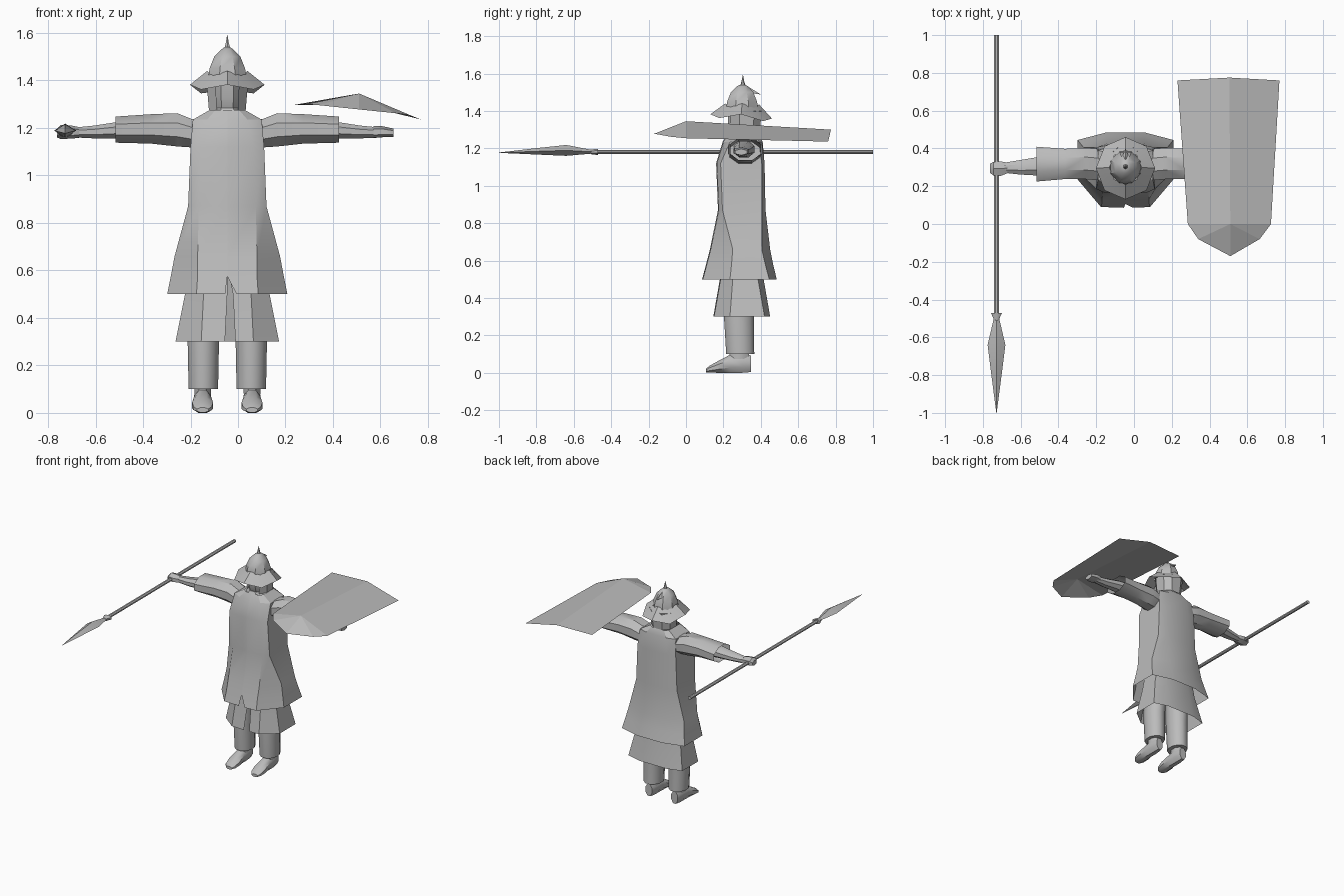
import bpy, bmesh, math

CX = -0.045   # body centre line
CY = 0.305

grey = bpy.data.materials.new("plain grey")
grey.diffuse_color = (0.5, 0.5, 0.5, 1)


def make(name, verts, faces, angle=30):
    me = bpy.data.meshes.new(name)
    me.from_pydata(verts, [], faces)
    bm = bmesh.new()
    bm.from_mesh(me)
    bmesh.ops.recalc_face_normals(bm, faces=bm.faces)
    bm.to_mesh(me)
    bm.free()
    me.materials.append(grey)
    ob = bpy.data.objects.new(name, me)
    bpy.context.collection.objects.link(ob)
    bpy.ops.object.select_all(action='DESELECT')
    ob.select_set(True)
    bpy.context.view_layer.objects.active = ob
    bpy.ops.object.shade_smooth_by_angle(angle=math.radians(angle))
    return ob


def loft(name, rings, closed=True, cap_start=False, cap_end=False, angle=30):
    """Skin a list of equally long point rings."""
    n = len(rings[0])
    verts = [p for r in rings for p in r]
    faces = []
    for i in range(len(rings) - 1):
        for j in range(n if closed else n - 1):
            k = (j + 1) % n
            faces.append((i*n + j, i*n + k, (i+1)*n + k, (i+1)*n + j))
    if cap_start:
        faces.append(tuple(range(n)))
    if cap_end:
        faces.append(tuple(range((len(rings)-1)*n, len(rings)*n)))
    return make(name, verts, faces, angle)


def tube(name, axis, stations, n=8, caps=(True, True), angle=35):
    """Stations are (x, y, z, ra, rb); radii follow the two other axes in order."""
    rings = []
    for x, y, z, ra, rb in stations:
        ring = []
        for i in range(n):
            t = 2 * math.pi * (i + 0.5) / n
            a, b = (f / math.cos(math.pi / n) for f in (ra*math.cos(t), rb*math.sin(t)))
            ring.append({'x': (x, y+a, z+b), 'y': (x+a, y, z+b), 'z': (x+a, y+b, z)}[axis])
        rings.append(ring)
    return loft(name, rings, True, caps[0], caps[1], angle)


def robe_ring(z, w, fw, fy, sf, sb, bw, by, gap, shift=0.0):
    """Ring open at the front centre: front, side and back corners."""
    half = [(gap, fy - 0.004), (fw, fy), (w, sf), (w, sb), (bw, by)]
    right = [(CX + x, y, z) for x, y in half]
    left = [(CX - x, y, z) for x, y in reversed(half)]
    right[0] = (CX + shift + gap, half[0][1], z)
    left[-1] = (CX + shift - gap, half[0][1], z)
    return right + left


# long coat with a short slit in the front hem
loft("coat", [
    robe_ring(0.50, 0.253, 0.13, 0.09, 0.235, 0.445, 0.10, 0.485, 0.024, 0.015),
    robe_ring(0.575, 0.238, 0.125, 0.11, 0.243, 0.425, 0.10, 0.467, 0.0),
    robe_ring(0.66, 0.222, 0.125, 0.132, 0.25, 0.405, 0.10, 0.45, 0.0),
    robe_ring(0.87, 0.165, 0.12, 0.175, 0.195, 0.405, 0.10, 0.425, 0.0),
    robe_ring(1.12, 0.155, 0.11, 0.165, 0.185, 0.405, 0.09, 0.42, 0.0),
    robe_ring(1.235, 0.145, 0.085, 0.20, 0.235, 0.39, 0.08, 0.41, 0.0),
    robe_ring(1.275, 0.075, 0.05, 0.225, 0.25, 0.37, 0.05, 0.39, 0.0),
], closed=False, angle=25)

# collar cover closing the coat around the neck
tube("collar", 'z', [(CX, CY, 1.26, 0.08, 0.085), (CX, CY, 1.285, 0.06, 0.07)])

# lower skirt, open at the front
loft("underskirt", [
    robe_ring(0.30, 0.218, 0.11, 0.15, 0.235, 0.42, 0.11, 0.45, 0.022, 0.012),
    robe_ring(0.50, 0.178, 0.10, 0.185, 0.25, 0.385, 0.10, 0.415, 0.012, 0.012),
    robe_ring(0.62, 0.155, 0.09, 0.20, 0.25, 0.38, 0.09, 0.40, 0.0),
], closed=False, angle=25)

# legs, boots, arms on both sides of the body
for s, side in ((-1, "right"), (1, "left")):
    lx = CX + s * 0.101
    tube(side + "_trouser_leg", 'z', [
        (lx, 0.29, 0.10, 0.062, 0.075), (lx, 0.283, 0.30, 0.066, 0.08),
        (lx - s*0.01, 0.29, 0.60, 0.07, 0.085)], 12)
    bx = CX + s * 0.104
    tube(side + "_ankle", 'z', [(bx, 0.285, 0.05, 0.034, 0.05), (bx, 0.285, 0.13, 0.036, 0.052)])
    tube(side + "_boot", 'y', [
        (bx, 0.347, 0.048, 0.026, 0.044), (bx, 0.30, 0.052, 0.036, 0.052),
        (bx, 0.235, 0.048, 0.036, 0.048), (bx, 0.17, 0.031, 0.044, 0.031),
        (bx, 0.125, 0.019, 0.038, 0.018), (bx, 0.108, 0.012, 0.024, 0.01)], angle=45)
    # wide sleeve with an open cuff
    tube(side + "_sleeve", 'x', [
        (CX + s*0.09, 0.31, 1.18, 0.075, 0.055), (CX + s*0.15, 0.315, 1.178, 0.083, 0.06),
        (CX + s*0.21, 0.32, 1.192, 0.083, 0.07), (CX + s*0.32, 0.318, 1.196, 0.08, 0.062),
        (CX + s*0.47, 0.317, 1.193, 0.092, 0.055)], 8, (True, False))
    tube(side + "_forearm", 'x', [
        (CX + s*0.32, 0.31, 1.195, 0.055, 0.045), (CX + s*0.47, 0.305, 1.19, 0.048, 0.034),
        (CX + s*0.56, 0.30, 1.183, 0.038, 0.027), (CX + s*0.64, 0.298, 1.181, 0.027, 0.021)], 8)

# fist around the shaft, flat hand under the shield
tube("gripping_fist", 'x', [
    (-0.67, 0.297, 1.181, 0.028, 0.02), (-0.705, 0.293, 1.183, 0.038, 0.024),
    (-0.745, 0.293, 1.183, 0.036, 0.026), (-0.762, 0.295, 1.178, 0.024, 0.016)], 6)
tube("open_hand", 'x', [
    (0.57, 0.298, 1.183, 0.03, 0.022), (0.61, 0.295, 1.184, 0.04, 0.02),
    (0.655, 0.295, 1.18, 0.032, 0.015)], 6)

# head and the guard around the cheeks and nape
tube("head", 'z', [
    (CX, 0.315, 1.23, 0.045, 0.05), (CX, 0.305, 1.275, 0.055, 0.062),
    (CX, 0.30, 1.33, 0.064, 0.075), (CX, 0.30, 1.42, 0.066, 0.078)], 8)
guard = []
for z, k in ((1.275, 0.88), (1.40, 1.0)):
    guard.append([(CX + x*k, CY + y*k, z) for x, y in
                  ((-0.05, -0.07), (-0.088, -0.02), (-0.085, 0.06), (-0.04, 0.1),
                   (0.04, 0.1), (0.085, 0.06), (0.088, -0.02), (0.05, -0.07))])
loft("cheek_guard", guard, closed=False)

# helmet: drooping brim, domed crown, spike
brim = []
for rx, ry, z, tilt, yc in ((0.157, 0.165, 1.382, 0.14, 0.295), (0.085, 0.09, 1.44, 0.05, 0.30)):
    ring = []
    for i in range(8):
        t = math.pi * i / 4
        y = ry * math.sin(t)
        ring.append((CX + rx*math.cos(t), yc + y, z - tilt*max(y, 0) - 0.02*abs(math.sin(2*t))))
    brim.append(ring)
loft("helmet_brim", brim)
tube("helmet_crown", 'z', [
    (CX, 0.30, 1.415, 0.08, 0.085), (CX, 0.30, 1.45, 0.075, 0.08),
    (CX, 0.30, 1.50, 0.055, 0.06), (CX, 0.302, 1.53, 0.026, 0.032),
    (CX, 0.303, 1.54, 0.012, 0.014)], 8)
tube("helmet_spike", 'z', [
    (CX, 0.304, 1.53, 0.014, 0.014), (CX, 0.304, 1.555, 0.007, 0.007),
    (CX, 0.304, 1.592, 0.0008, 0.0008)], 6)
make("helmet_plume", [(CX, 0.34, 1.525), (CX - 0.02, 0.35, 1.495), (CX + 0.02, 0.35, 1.495),
                      (CX, 0.40, 1.488)], [(0, 1, 3), (0, 3, 2), (1, 2, 3), (0, 2, 1)])

# spear
SX, SZ = -0.728, 1.181
tube("spear_shaft", 'y', [(SX, 1.0, SZ, 0.013, 0.011), (SX, -0.50, SZ, 0.013, 0.011)], 8)
tube("spear_collar", 'y', [(SX, -0.47, SZ, 0.03, 0.017), (SX, -0.495, SZ, 0.018, 0.014),
                           (SX, -0.51, SZ, 0.014, 0.012)], 8)
blade = []
for y, w, h, z in ((-0.49, 0.012, 0.008, SZ), (-0.64, 0.047, 0.029, SZ + 0.008),
                   (-0.80, 0.027, 0.017, SZ + 0.003), (-1.0, 0.001, 0.001, SZ - 0.004)):
    blade.append([(SX - w, y, z), (SX, y, z + h), (SX + w, y, z), (SX, y, z - h)])
loft("spear_blade", blade, True, True, True, angle=20)

# ridged shield sheet lying on the arm
make("shield", [
    (0.23, 0.76, 1.296), (0.505, 0.775, 1.30), (0.77, 0.76, 1.236),
    (0.725, 0.0, 1.254), (0.665, -0.08, 1.262), (0.51, -0.17, 1.278),
    (0.34, -0.08, 1.296), (0.285, 0.0, 1.30), (0.51, 0.0, 1.345)],
    [(0, 7, 8, 1), (1, 8, 3, 2), (8, 4, 3), (8, 5, 4), (8, 6, 5), (8, 7, 6)], angle=10)
